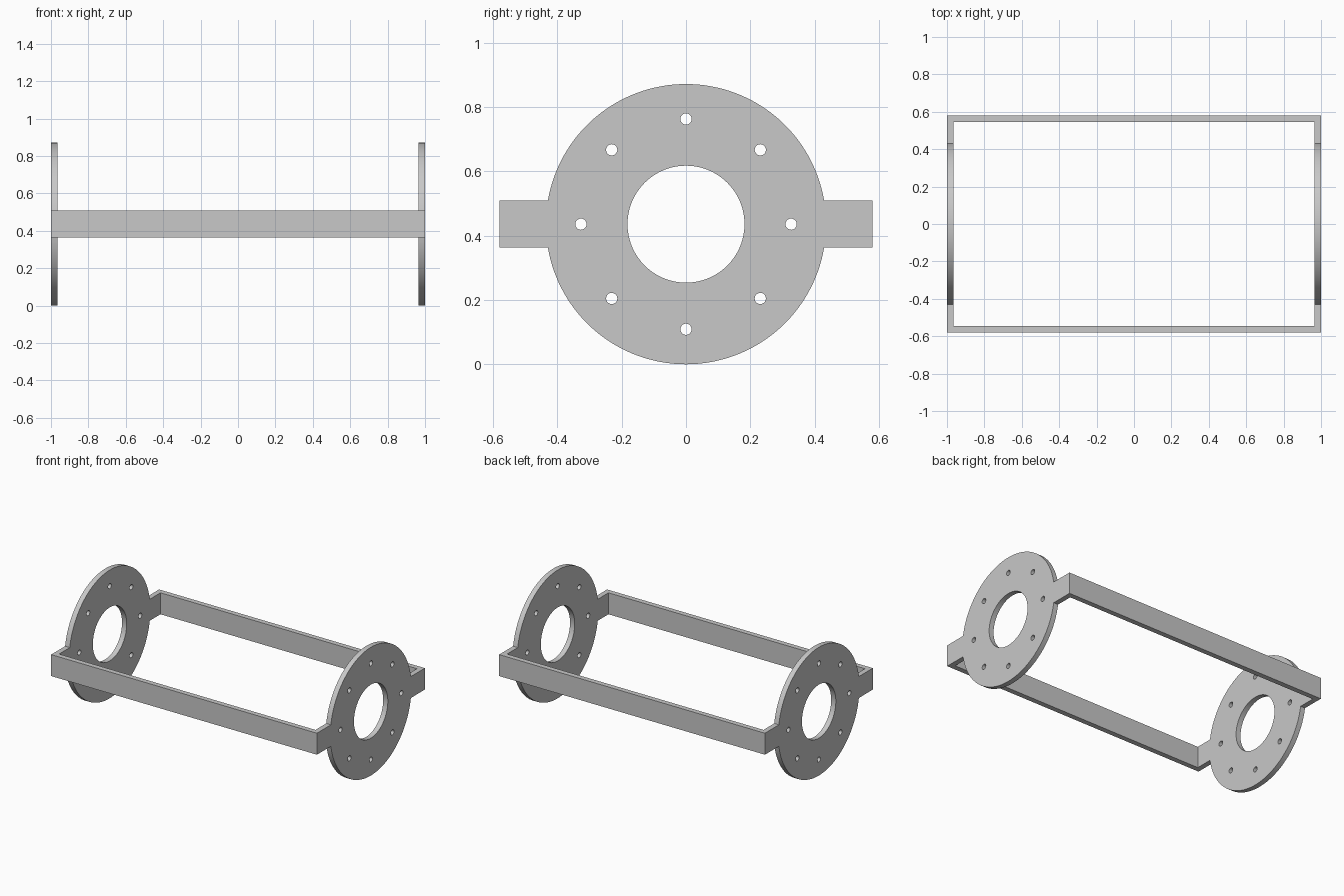
import bpy, bmesh
from math import asin, cos, pi, radians, sin, tau
from mathutils import Matrix

if "Cube" in bpy.data.objects:
    bpy.data.objects.remove(bpy.data.objects["Cube"])

HALF_X, HALF_Y = 1.0, 0.58      # outer half size of the frame
T = 0.035                       # sheet thickness
R, BORE_R = 0.436, 0.182        # end disc and its central bore
BOLT_RING, BOLT_R = 0.327, 0.0175
ARM = 0.073                     # half height of rails and arms
MID_Z = R

grey = bpy.data.materials.new("plain grey")
grey.use_nodes = True
grey.diffuse_color = (0.58, 0.58, 0.58, 1)
grey.node_tree.nodes["Principled BSDF"].inputs["Base Color"].default_value = grey.diffuse_color


def arc(radius, start, end, steps, centre=(0, 0)):
    return [(centre[0] + radius * cos(start + (end - start) * i / steps),
             centre[1] + radius * sin(start + (end - start) * i / steps))
            for i in range(steps + 1)]


def circle(radius, steps, centre=(0, 0)):
    return arc(radius, 0, tau, steps, centre)[:-1]


def link(name, mesh):
    mesh.materials.clear()
    mesh.materials.append(grey)
    obj = bpy.data.objects.new(name, mesh)
    bpy.context.collection.objects.link(obj)
    return obj


def sheet_mesh(name, loops):
    """Fill an outline with holes and give it the sheet thickness."""
    curve = bpy.data.curves.new(name, "CURVE")
    curve.dimensions, curve.fill_mode, curve.extrude = "2D", "BOTH", T / 2
    for loop in loops:
        spline = curve.splines.new("POLY")
        spline.points.add(len(loop) - 1)
        for point, (x, y) in zip(spline.points, loop):
            point.co = (x, y, 0, 1)
        spline.use_cyclic_u = True
    helper = bpy.data.objects.new(name, curve)
    bpy.context.collection.objects.link(helper)
    bpy.context.view_layer.update()
    graph = bpy.context.evaluated_depsgraph_get()
    mesh = bpy.data.meshes.new_from_object(helper.evaluated_get(graph))
    bpy.data.objects.remove(helper)
    bm = bmesh.new()
    bm.from_mesh(mesh)
    bmesh.ops.remove_doubles(bm, verts=bm.verts, dist=1e-5)
    bmesh.ops.recalc_face_normals(bm, faces=bm.faces)
    for face in bm.faces:
        face.smooth = True
    bm.to_mesh(mesh)
    bm.free()
    mesh.set_sharp_from_angle(angle=radians(30))
    return mesh


# End plates: disc with two side arms, a bore and a ring of bolt holes
a = asin(ARM / R)
reach = HALF_Y - T
outline = (arc(R, a, pi - a, 64) + [(-reach, ARM), (-reach, -ARM)]
           + arc(R, pi + a, tau - a, 64) + [(reach, -ARM), (reach, ARM)])
holes = [circle(BORE_R, 72)]
for i in range(8):
    angle = i * tau / 8
    holes.append(circle(BOLT_R, 20, (BOLT_RING * cos(angle), BOLT_RING * sin(angle))))
plate = sheet_mesh("end_plate", [outline] + holes)
# Stand the sheet up so that it faces along x
plate.transform(Matrix(((0, 0, 1, 0), (1, 0, 0, 0), (0, 1, 0, 0), (0, 0, 0, 1))))
for name, side in (("left_end_plate", 1), ("right_end_plate", -1)):
    link(name, plate.copy()).location = (side * (HALF_X - T / 2), 0, MID_Z)

# Long rails joining the plates
for name, side in (("front_rail", -1), ("back_rail", 1)):
    bm = bmesh.new()
    bmesh.ops.create_cube(bm, size=1, matrix=Matrix.Diagonal((2 * HALF_X, T, 2 * ARM, 1)))
    mesh = bpy.data.meshes.new(name)
    bm.to_mesh(mesh)
    bm.free()
    link(name, mesh).location = (0, side * (HALF_Y - T / 2), MID_Z)
